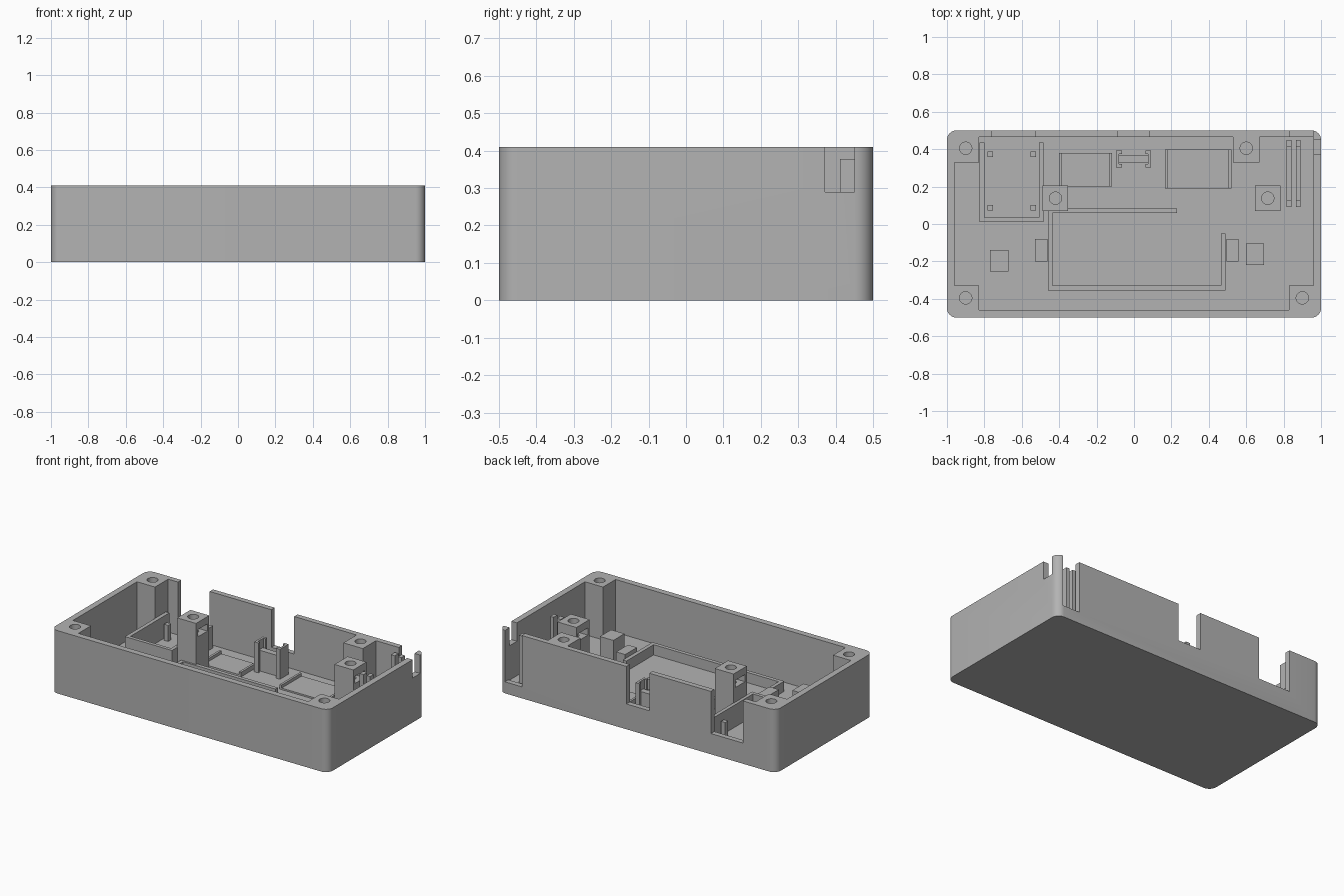
import bpy, bmesh, math

if "Cube" in bpy.data.objects:
    bpy.data.objects.remove(bpy.data.objects["Cube"])

grey = bpy.data.materials.new("plain_grey")
grey.diffuse_color = (0.45, 0.45, 0.45, 1)
grey.use_nodes = True
grey.node_tree.nodes["Principled BSDF"].inputs["Base Color"].default_value = grey.diffuse_color
FLOOR = 0.065   # top of the floor plate
BASE = 0.055    # parts sink a little into the floor


def prism(name, pts, z0, z1):
    """Closed prism over a counter-clockwise outline."""
    bm = bmesh.new()
    face = bm.faces.new([bm.verts.new((x, y, z0)) for x, y in pts])
    up = bmesh.ops.extrude_face_region(bm, geom=[face])["geom"]
    verts = [v for v in up if isinstance(v, bmesh.types.BMVert)]
    bmesh.ops.translate(bm, verts=verts, vec=(0, 0, z1 - z0))
    bmesh.ops.recalc_face_normals(bm, faces=bm.faces)
    mesh = bpy.data.meshes.new(name)
    bm.to_mesh(mesh)
    bm.free()
    mesh.materials.append(grey)
    ob = bpy.data.objects.new(name, mesh)
    bpy.context.collection.objects.link(ob)
    return ob


def box(name, x0, x1, y0, y1, z1, z0=BASE):
    return prism(name, [(x0, y0), (x1, y0), (x1, y1), (x0, y1)], z0, z1)


def disc(x, y, r, n=32):
    return [(x + r * math.cos(2 * math.pi * i / n),
             y + r * math.sin(2 * math.pi * i / n)) for i in range(n)]


def cut(ob, cutters):
    """Subtract the cutters, bake the result and remove the cutters."""
    for c in cutters:
        c.hide_render = True
        mod = ob.modifiers.new("cut", 'BOOLEAN')
        mod.operation, mod.solver, mod.object = 'DIFFERENCE', 'EXACT', c
    bpy.context.view_layer.update()
    baked = bpy.data.meshes.new_from_object(
        ob.evaluated_get(bpy.context.evaluated_depsgraph_get()))
    ob.modifiers.clear()
    ob.data = baked
    for c in cutters:
        bpy.data.objects.remove(c)


def smooth(ob):
    bpy.ops.object.select_all(action='DESELECT')
    ob.select_set(True)
    bpy.context.view_layer.objects.active = ob
    bpy.ops.object.shade_smooth_by_angle(angle=math.radians(30))


# Case: rounded block, hollowed so the screw columns stay in the corners
R = 0.05
outline = []
for k, (sx, sy) in enumerate([(1, 1), (-1, 1), (-1, -1), (1, -1)]):
    for i in range(9):
        a = math.pi / 2 * (k + i / 8)
        outline.append((sx * (1 - R) + R * math.cos(a),
                        sy * (0.5 - R) + R * math.sin(a)))
case = prism("case", outline, 0, 0.41)
cavity = [(-0.83, -0.46), (0.83, -0.46), (0.83, -0.33), (0.96, -0.33),
          (0.96, 0.465), (0.67, 0.465), (0.67, 0.33), (0.53, 0.33),
          (0.53, 0.465), (-0.83, 0.465), (-0.83, 0.33), (-0.96, 0.33),
          (-0.96, -0.33), (-0.83, -0.33)]
cutters = [prism("cavity_cutter", cavity, FLOOR, 0.6)]
# Openings in the back wall and the right wall
for x0, x1, z in [(-0.76, -0.53, 0.135), (-0.085, 0.08, 0.165), (0.835, 0.957, 0.075)]:
    cutters.append(box("back_opening_cutter", x0, x1, 0.44, 0.6, 0.6, z))
cutters.append(box("side_opening_cutter", 0.93, 1.1, 0.372, 0.45, 0.6, 0.29))
# Screw holes
for x, y in [(-0.9, 0.405), (-0.9, -0.395), (0.9, -0.395), (0.6, 0.405)]:
    cutters.append(prism("hole_cutter", disc(x, y, 0.033), 0.2, 0.6))
cut(case, cutters)
smooth(case)

# Free-standing mounting posts with a screw hole and a nut slot
for x, y in [(-0.42, 0.138), (0.715, 0.138)]:
    post = box("mounting_post", x - 0.068, x + 0.068, y - 0.068, y + 0.068, 0.4)
    cut(post, [prism("hole_cutter", disc(x, y, 0.033), 0.2, 0.6),
               box("slot_cutter", x - 0.2, x + 0.2, y - 0.05, y + 0.05, 0.352, 0.305)])
    smooth(post)

# Large tray: low wall around three sides with a short right end
tray = [(-0.46, -0.355), (0.49, -0.355), (0.49, -0.05), (0.465, -0.05),
        (0.465, -0.33), (-0.437, -0.33), (-0.437, 0.058), (0.23, 0.058),
        (0.23, 0.083), (-0.46, 0.083)]
prism("tray_wall", tray, BASE, 0.132)

# Blocks beside the tray and stand-off blocks
box("tray_block", -0.53, -0.462, -0.2, -0.08, 0.155)
box("tray_block", 0.495, 0.56, -0.2, -0.08, 0.155)
box("support_block", -0.77, -0.67, -0.255, -0.14, 0.21)
box("support_block", 0.598, 0.695, -0.22, -0.105, 0.21)

# Left module bay: U-shaped wall with four pegs
bay = [(-0.825, 0.012), (-0.485, 0.012), (-0.485, 0.435), (-0.508, 0.435),
       (-0.508, 0.035), (-0.8, 0.035), (-0.8, 0.435), (-0.825, 0.435)]
prism("bay_wall", bay, BASE, 0.21)
for x in (-0.769, -0.539):
    for y in (0.087, 0.372):
        box("bay_peg", x - 0.015, x + 0.015, y - 0.015, y + 0.015, 0.17)

# Component seats: shallow pad between two end ribs
for x0, x1, y0, y1 in [(-0.4, -0.117, 0.2, 0.38), (0.167, 0.52, 0.19, 0.397)]:
    box("seat_pad", x0 + 0.015, x1 - 0.015, y0, y1, 0.075)
    box("seat_rib", x0, x0 + 0.015, y0, y1, 0.095)
    box("seat_rib", x1 - 0.015, x1, y0, y1, 0.095)

# Switch holder: two channel brackets joined by a cross wall
for s in (-1, 1):
    pts = [(-0.093, 0.303), (-0.063, 0.303), (-0.063, 0.32), (-0.078, 0.32),
           (-0.078, 0.375), (-0.063, 0.375), (-0.063, 0.392), (-0.093, 0.392)]
    prism("switch_bracket", [(s * x - 0.002, y) for x, y in pts][::-s], BASE, 0.26)
box("switch_cross_wall", -0.081, 0.077, 0.33, 0.37, 0.2)

# Right board holder: two low rails with tall posts at both ends
for x0, x1 in [(0.815, 0.843), (0.866, 0.89)]:
    box("board_rail", x0, x1, 0.09, 0.45, 0.13)
    for y in (0.09, 0.412):
        box("board_post", x0, x1, y, y + 0.038, 0.378, 0.12)
